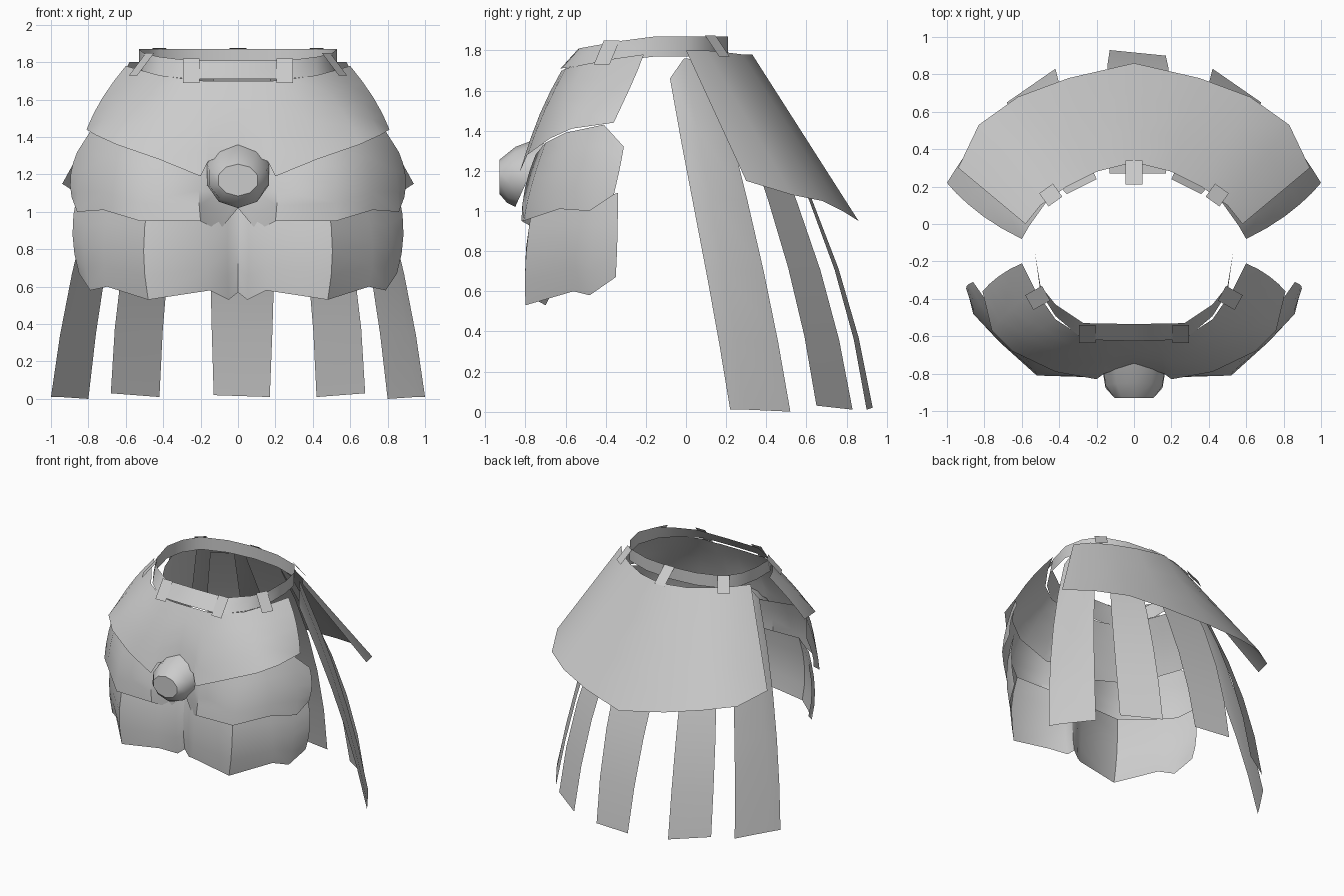
import bpy
import bmesh
from math import sin, cos, tau
from mathutils import Vector

cube = bpy.data.objects.get("Cube")
if cube:
    bpy.data.objects.remove(cube)

GREY = (0.6, 0.6, 0.6, 1)
metal = bpy.data.materials.new("plain grey")
metal.use_nodes = True
metal.diffuse_color = GREY
metal.node_tree.nodes["Principled BSDF"].inputs["Base Color"].default_value = GREY


def bulged(top, bottom, bulge, steps, cy):
    """Rows between two edges, swelling outward from the axis (0, cy)."""
    rows = []
    for i in range(steps + 1):
        t = i / steps
        row = []
        for a, b in zip(top, bottom):
            p = Vector(a).lerp(Vector(b), t)
            out = Vector((p.x, p.y - cy, 0)).normalized()
            row.append(p + out * bulge * 4 * t * (1 - t))
        rows.append(row)
    return rows


def sheet(name, rows, mirror=False, merge=True, cy=0):
    """Loft a thin surface through rows of points."""
    bm = bmesh.new()
    grid = [[bm.verts.new(p) for p in row] for row in rows]
    for upper, lower in zip(grid, grid[1:]):
        for i in range(len(upper) - 1):
            bm.faces.new((upper[i], upper[i + 1], lower[i + 1], lower[i]))
    bmesh.ops.remove_doubles(bm, verts=bm.verts, dist=0.0005)
    bmesh.ops.recalc_face_normals(bm, faces=bm.faces)
    axis = Vector((0, cy, 1))
    bm.normal_update()
    if sum(f.normal.dot(f.calc_center_median() - axis) * f.calc_area() for f in bm.faces) < 0:
        bmesh.ops.reverse_faces(bm, faces=bm.faces)
    mesh = bpy.data.meshes.new(name)
    bm.to_mesh(mesh)
    bm.free()
    mesh.materials.append(metal)
    obj = bpy.data.objects.new(name, mesh)
    bpy.context.collection.objects.link(obj)
    bpy.ops.object.select_all(action="DESELECT")
    obj.select_set(True)
    bpy.context.view_layer.objects.active = obj
    bpy.ops.object.shade_smooth_by_angle(angle=0.7)
    if mirror:
        mod = obj.modifiers.new("mirror", "MIRROR")
        mod.use_mirror_merge = merge
    return obj


# Belt: tilts down and flares toward the front
outline = [(0, .21), (.22, .19), (.42, .12), (.5, 0), (.53, -.15),
           (.5, -.33), (.42, -.43), (.27, -.53), (0, -.535)]
belt_top = [(x, y, 1.87 + .18 * min(0, y + .2)) for x, y in outline]
belt_low = [(x, y + .27 * min(0, y + .2), z - .1) for x, y, z in belt_top]
sheet("belt", [belt_top, belt_low], mirror=True)

# Front plate, notched around the boss
sheet("front_plate", bulged(
    [(0, -.62, 1.7), (.12, -.62, 1.7), (.18, -.615, 1.7), (.28, -.6, 1.71),
     (.42, -.51, 1.73), (.53, -.35, 1.76), (.6, -.21, 1.78)],
    [(0, -.75, 1.33), (.16, -.8, 1.27), (.2, -.83, 1.19), (.42, -.79, 1.28),
     (.65, -.68, 1.36), (.76, -.57, 1.41), (.81, -.36, 1.44)],
    .02, 4, -.45), mirror=True, cy=-.4)

# Two tiers of thigh plates, split down the middle
sheet("middle_thigh_plates", bulged(
    [(0, -.66, 1.3), (.1, -.69, 1.3), (.2, -.75, 1.28), (.5, -.7, 1.34),
     (.66, -.6, 1.39), (.79, -.41, 1.43), (.86, -.31, 1.32)],
    [(0, -.68, 1.02), (.1, -.73, .9), (.2, -.82, .95), (.52, -.81, .95),
     (.72, -.63, 1.01), (.86, -.48, 1), (.89, -.36, 1.08)],
    .02, 4, -.45), mirror=True, merge=False, cy=-.4)

sheet("lower_thigh_plates", bulged(
    [(0, -.66, 1.05), (.05, -.67, 1.05), (.15, -.75, 1.05), (.48, -.76, 1.05),
     (.68, -.6, 1.05), (.8, -.46, 1.05), (.86, -.34, 1.09)],
    [(0, -.68, .57), (.05, -.7, .53), (.15, -.79, .58), (.48, -.8, .53),
     (.7, -.56, .6), (.79, -.48, .58), (.85, -.35, .67)],
    .03, 4, -.45), mirror=True, merge=False, cy=-.4)

# Rounded boss: rings of (width, height, centre z, y, backward lean)
rings = [(0, 0, 1.18, -.93, 0), (.11, .085, 1.17, -.93, 0),
         (.16, .14, 1.18, -.87, .15), (.175, .18, 1.2, -.77, .45)]
boss_rows = []
for w, h, cz, y, lean in rings:
    boss_rows.append([(w * sin(k * tau / 10), y + lean * h * cos(k * tau / 10),
                       cz + h * cos(k * tau / 10)) for k in range(11)])
sheet("boss", boss_rows, cy=-.7)

# Back skirt
sheet("back_skirt", bulged(
    [(0, .33, 1.78), (.2, .28, 1.78), (.36, .2, 1.79), (.5, .1, 1.8), (.58, 0, 1.8)],
    [(0, .86, .95), (.35, .78, 1), (.62, .68, 1.05), (.83, .53, 1.08), (.94, .3, 1.15)],
    0, 3, 0), mirror=True)

# Hanging strips beneath the back skirt
sheet("side_strips", bulged(
    [(.6, -.08, 1.66), (.56, -.01, 1.76), (.46, .13, 1.75)],
    [(1, .22, .01), (.95, .3, .01), (.8, .52, 0)], .05, 5, 0), mirror=True)
sheet("rear_side_strips", bulged(
    [(.36, .16, 1.75), (.2, .24, 1.75)],
    [(.68, .65, .03), (.42, .83, .01)], .09, 5, 0), mirror=True)
sheet("rear_centre_strip", bulged(
    [(-.13, .27, 1.75), (.17, .27, 1.75)],
    [(-.13, .93, .02), (.17, .9, .01)], .1, 5, 0))


# Belt loops tying the plates to the belt
def loop(name, p, q, mirror=True):
    p, q = Vector(p), Vector(q)
    side = (q - p).cross(Vector((0, 0, 1))).normalized() * .045
    sheet(name, [[p - side, p + side], [q - side, q + side]], mirror=mirror, cy=-.2)


loop("front_loops", (.25, -.54, 1.82), (.25, -.635, 1.69))
loop("front_side_loops", (.47, -.37, 1.85), (.56, -.42, 1.73))
loop("back_side_loops", (.42, .12, 1.875), (.47, .19, 1.77))
loop("back_loop", (0, .21, 1.875), (0, .34, 1.77), mirror=False)
